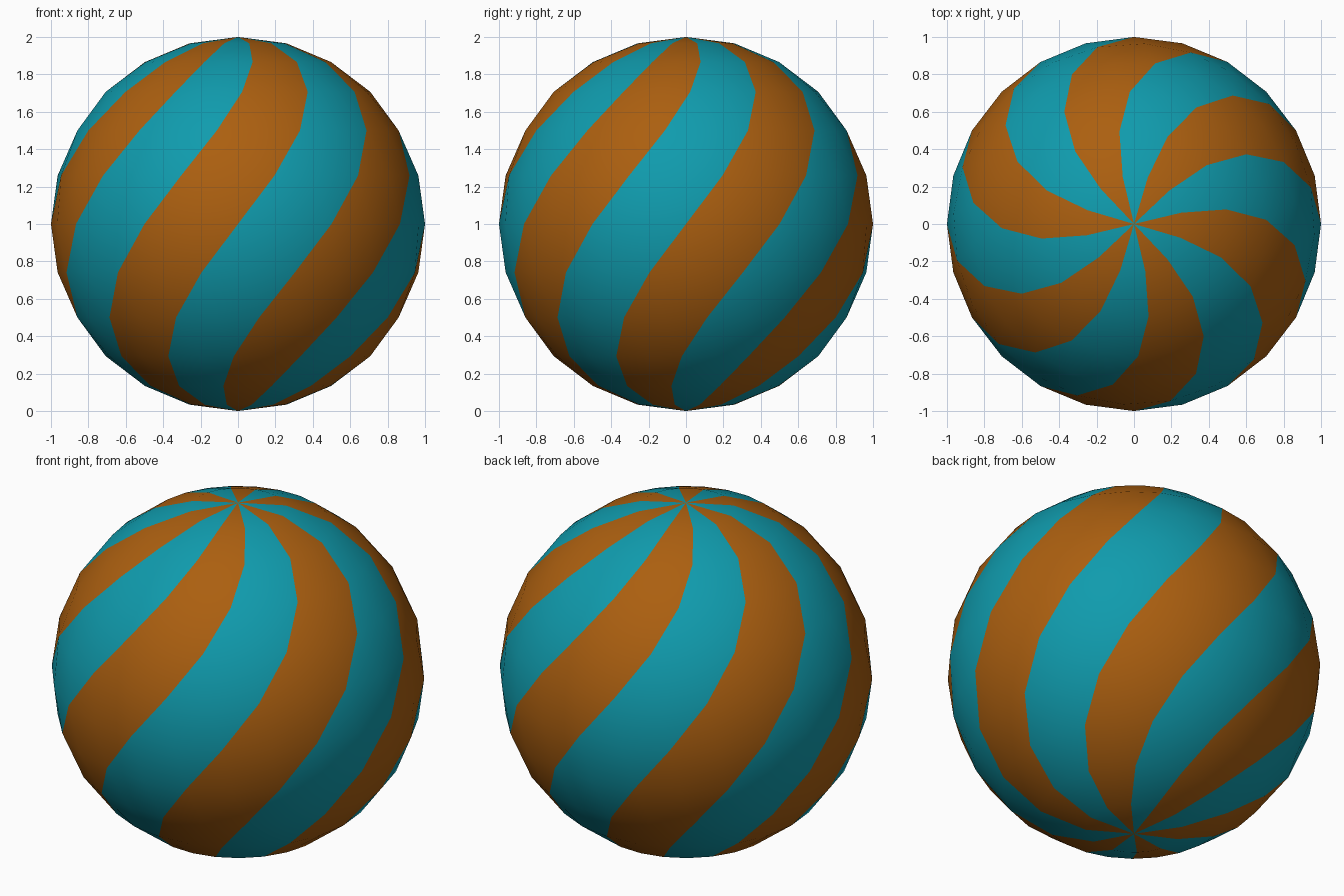
import bpy, bmesh
from math import atan2, pi, radians
from mathutils import Matrix

cube = bpy.data.objects.get("Cube")
if cube:
    bpy.data.objects.remove(cube, do_unlink=True)

RADIUS = 1.0
STRIPES = 12
TWIST = radians(45)  # turn between the equator and each pole


def make_material(name, rgb):
    mat = bpy.data.materials.new(name)
    mat.use_nodes = True
    colour = (*rgb, 1.0)
    mat.diffuse_color = colour
    mat.node_tree.nodes["Principled BSDF"].inputs["Base Color"].default_value = colour
    return mat


# Low-poly ball
bm = bmesh.new()
bmesh.ops.create_uvsphere(bm, u_segments=24, v_segments=12, radius=RADIUS)

# Alternate wedge stripes, counted round from the front
for face in bm.faces:
    centre = face.calc_center_median()
    azimuth = atan2(centre.x, -centre.y) % (2 * pi)
    face.material_index = int(azimuth / (2 * pi / STRIPES)) % 2
    face.smooth = True

# Twist the wedges into a spiral, then rest the ball on the ground
for vert in bm.verts:
    vert.co = Matrix.Rotation(TWIST * vert.co.z / RADIUS, 3, "Z") @ vert.co
    vert.co.z += RADIUS

mesh = bpy.data.meshes.new("striped_ball")
bm.to_mesh(mesh)
bm.free()
mesh.materials.append(make_material("teal", (0.005, 0.33, 0.42)))
mesh.materials.append(make_material("burnt orange", (0.41, 0.115, 0.005)))

ball = bpy.data.objects.new("striped_ball", mesh)
bpy.context.collection.objects.link(ball)
